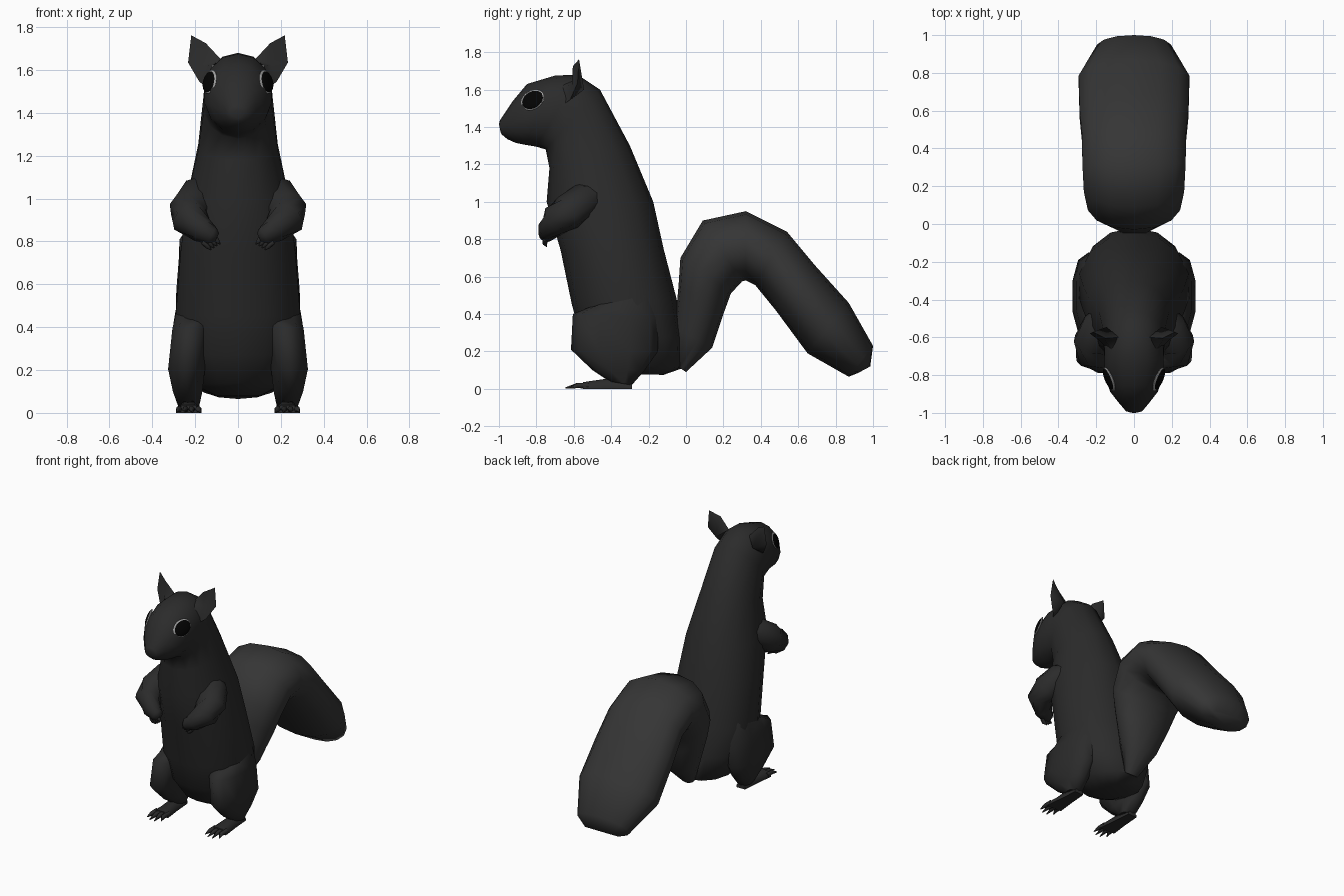
import bpy, bmesh, math
from mathutils import Vector

if "Cube" in bpy.data.objects:
    bpy.data.objects.remove(bpy.data.objects["Cube"])


def material(name, v):
    m = bpy.data.materials.new(name)
    m.diffuse_color = (v, v, v, 1)
    m.use_nodes = True
    m.node_tree.nodes["Principled BSDF"].inputs["Base Color"].default_value = m.diffuse_color
    return m


FUR = material("dark_fur", 0.024)
TAIL = material("tail_fur", 0.036)
BLACK = material("eye_black", 0.001)
RIM = material("eye_rim", 0.35)


def finish(name, bm, mat, mirror=False, angle=65):
    bmesh.ops.recalc_face_normals(bm, faces=bm.faces)
    me = bpy.data.meshes.new(name)
    bm.to_mesh(me)
    bm.free()
    me.materials.append(mat)
    ob = bpy.data.objects.new(name, me)
    bpy.context.collection.objects.link(ob)
    bpy.ops.object.select_all(action='DESELECT')
    ob.select_set(True)
    bpy.context.view_layer.objects.active = ob
    bpy.ops.object.shade_smooth_by_angle(angle=math.radians(angle))
    if mirror:
        ob.modifiers.new("mirror", 'MIRROR').use_mirror_merge = False
    return ob


def skin(bm, rings):
    """Join closed rings of points with quads and cap both ends."""
    vs = [[bm.verts.new(p) for p in r] for r in rings]
    n = len(vs[0])
    for a, b in zip(vs, vs[1:]):
        for i in range(n):
            j = (i + 1) % n
            bm.faces.new((a[i], a[j], b[j], b[i]))
    bm.faces.new(vs[0])
    bm.faces.new(vs[-1])


def loft(bm, rows, sides=14, power=1.0):
    """Each row: front (y, z), back (y, z), half width, centre x."""
    rings = []
    for fy, fz, by, bz, hw, cx in rows:
        ring = []
        for k in range(sides):
            t = 2 * math.pi * k / sides
            c, s = math.cos(t), math.sin(t)
            c = math.copysign(abs(c) ** power, c)
            s = math.copysign(abs(s) ** power, s)
            ring.append((cx + hw * s, (fy + by) / 2 + c * (fy - by) / 2,
                         (fz + bz) / 2 + c * (fz - bz) / 2))
        rings.append(ring)
    skin(bm, rings)


def tube(bm, path, sides=10):
    """Round limb along points (x, y, z, radius)."""
    pts = [Vector(p[:3]) for p in path]
    rings = []
    for i, p in enumerate(pts):
        d = pts[min(i + 1, len(pts) - 1)] - pts[max(i - 1, 0)]
        u = d.cross(Vector((0.2, 0.1, 1))).normalized()
        w = d.cross(u).normalized()
        rings.append([p + path[i][3] * (u * math.cos(a) + w * math.sin(a))
                      for a in (2 * math.pi * k / sides for k in range(sides))])
    skin(bm, rings)


# body, neck and head in one continuous skin
bm = bmesh.new()
loft(bm, [(*r, 0) for r in [
    (-.36, .08, -.12, .075, .10), (-.47, .14, -.02, .11, .20),
    (-.56, .27, -.02, .28, .275), (-.61, .45, -.05, .48, .297),
    (-.67, .74, -.12, .75, .275), (-.745, 1.0, -.175, 1.0, .245),
    (-.73, 1.18, -.30, 1.30, .19), (-.75, 1.28, -.46, 1.60, .165),
    (-.80, 1.295, -.58, 1.68, .160), (-.86, 1.305, -.70, 1.675, .160),
    (-.91, 1.315, -.85, 1.63, .130), (-.955, 1.335, -.925, 1.54, .085),
    (-.985, 1.36, -.995, 1.435, .045), (-.992, 1.375, -1.0, 1.415, .02)]],
    power=.95)
finish("body_and_head", bm, FUR)

# broad bushy tail
bm = bmesh.new()
loft(bm, [(*r, 0) for r in [
    (-.06, .13, 0, .09, .05), (-.06, .33, .14, .22, .13),
    (-.04, .55, .20, .40, .21), (-.03, .70, .24, .51, .25),
    (.09, .90, .30, .575, .272), (.32, .95, .32, .58, .28),
    (.54, .84, .37, .555, .282), (.69, .66, .48, .42, .295),
    (.87, .46, .65, .19, .30), (1.0, .23, .87, .065, .20),
    (.985, .12, .92, .085, .13)]], power=.95)
finish("tail", bm, TAIL)

# hind legs: haunch sunk into the hip, tapering to the ankle
bm = bmesh.new()
loft(bm, [
    (-.44, .455, -.24, .60, .05, .215), (-.52, .435, -.18, .50, .085, .21),
    (-.605, .40, -.15, .38, .088, .222), (-.615, .21, -.15, .20, .09, .240),
    (-.50, .10, -.22, .10, .072, .235), (-.41, .04, -.29, .02, .05, .23)],
    sides=10, power=.9)
finish("hind_leg", bm, FUR, True)

# hind feet with four pointed toes
bm = bmesh.new()
skin(bm, [[(.23 + sx * w, y, z) for sx, z in
           ((-1, 0), (1, 0), (1, h * .5), (.5, h), (-.5, h), (-1, h * .5))]
          for y, w, h in ((-.29, .035, .03), (-.42, .045, .055), (-.55, .06, .036))])
for i in range(4):
    x = .185 + .03 * i
    tip = -.645 if i in (1, 2) else -.62
    tube(bm, [(x, -.52, .017, .016), (x, -.58, .018, .015),
              (x + (i - 1.5) * .007, tip, .005, .003)], 6)
finish("hind_foot", bm, FUR, True)

# forearms folded over the chest, with small claws
bm = bmesh.new()
tube(bm, [(.14, -.46, 1.03, .06), (.182, -.54, 1.01, .095),
          (.225, -.63, .945, .098), (.225, -.69, .905, .088),
          (.165, -.735, .85, .06), (.12, -.745, .825, .045),
          (.10, -.745, .815, .027)])
for i in range(4):
    x, z = .105 + .014 * i, .825 - .009 * i
    tube(bm, [(x + .015, -.75, z, .016), (x - .005, -.755, z - .02, .013),
              (x - .022, -.745, z - .037, .003)], 6)
finish("foreleg", bm, FUR, True)

# pointed cupped ears, closed behind down to the head
bm = bmesh.new()
edge = [bm.verts.new(p) for p in (
    (.08, -.60, 1.65), (.15, -.605, 1.725), (.218, -.572, 1.762),
    (.233, -.58, 1.635), (.18, -.62, 1.545), (.145, -.655, 1.52), (.12, -.665, 1.62))]
for centre in ((.155, -.61, 1.625), (.145, -.545, 1.60)):
    c = bm.verts.new(centre)
    for i, v in enumerate(edge):
        bm.faces.new((v, edge[(i + 1) % len(edge)], c))
finish("ear", bm, FUR, True, 75)

# eyes with a pale rim
for name, mat, size, x in (("eye_rim", RIM, (.012, .067, .055), .131),
                           ("eye", BLACK, (.016, .061, .049), .134)):
    bm = bmesh.new()
    bmesh.ops.create_uvsphere(bm, u_segments=20, v_segments=12, radius=1)
    bmesh.ops.scale(bm, vec=size, verts=bm.verts)
    a = math.radians(-23)
    for v in bm.verts:
        p = v.co.copy()
        p.x -= .3 * p.z
        v.co = (x + p.x * math.cos(a) - p.y * math.sin(a),
                -.82 + p.x * math.sin(a) + p.y * math.cos(a),
                1.545 + p.z - .15 * p.y * -1)
    finish(name, bm, mat, True)
